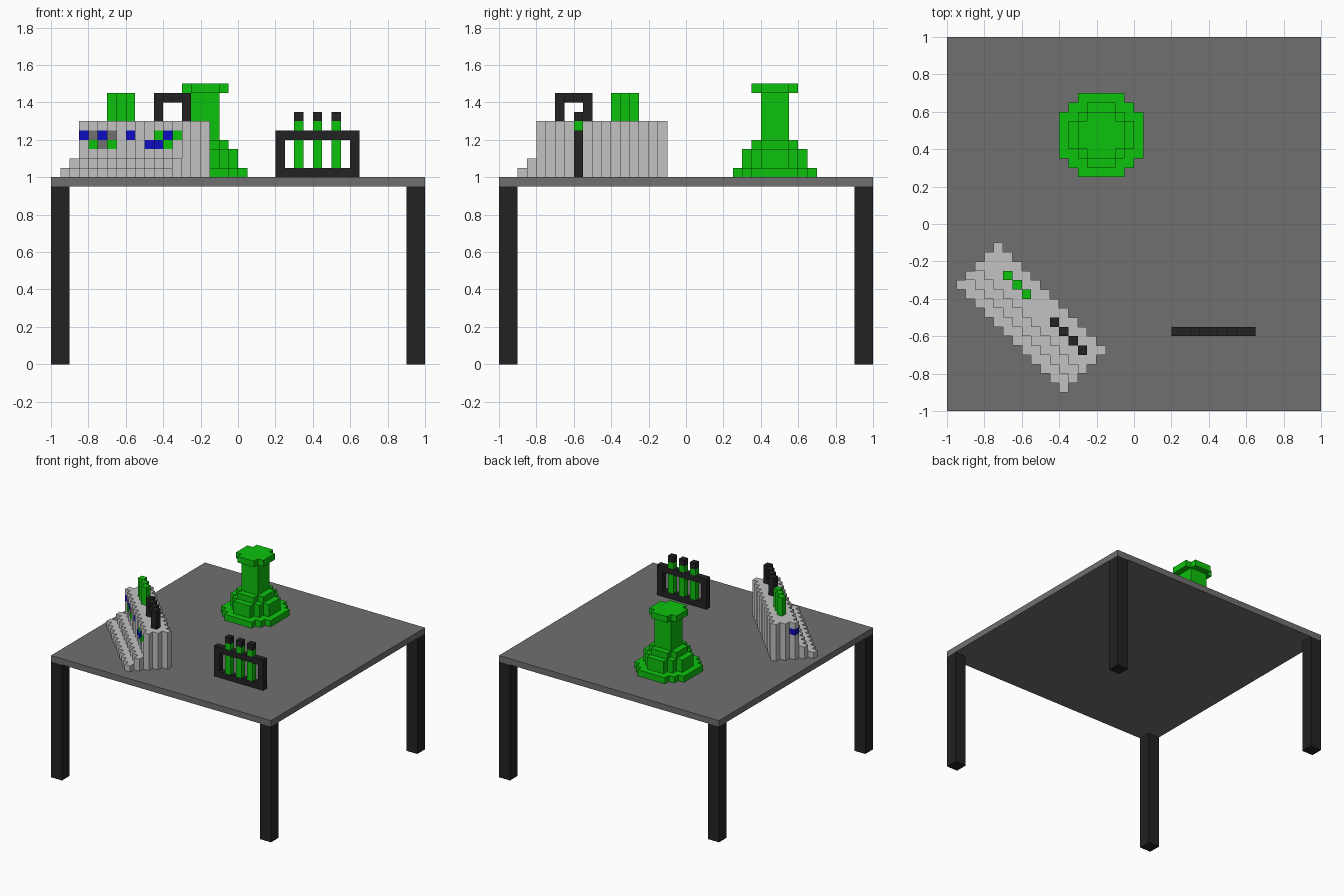
import bpy
import bmesh

cube = bpy.data.objects.get("Cube")
if cube:
    bpy.data.objects.remove(cube, do_unlink=True)

U = 0.05  # edge of one block; the table top is 40 x 40 blocks


def make_material(name, rgb):
    m = bpy.data.materials.new(name)
    m.use_nodes = True
    m.diffuse_color = (*rgb, 1)
    m.node_tree.nodes["Principled BSDF"].inputs["Base Color"].default_value = (*rgb, 1)
    return m


DARK = make_material("near black", (0.016, 0.016, 0.016))
GREY = make_material("table grey", (0.16, 0.16, 0.16))
LIGHT = make_material("light grey", (0.54, 0.54, 0.54))
GREEN = make_material("green", (0.004, 0.54, 0.004))
BLUE = make_material("blue", (0.004, 0.004, 0.54))


def finish(bm, name, mats):
    me = bpy.data.meshes.new(name)
    bm.to_mesh(me)
    bm.free()
    for m in mats:
        me.materials.append(m)
    ob = bpy.data.objects.new(name, me)
    bpy.context.collection.objects.link(ob)
    return ob


def box(name, lo, hi, mat):
    """Box between two corners."""
    bm = bmesh.new()
    bmesh.ops.create_cube(bm, size=1)
    for v in bm.verts:
        v.co = [(a + b) / 2 + c * (b - a) for a, b, c in zip(lo, hi, v.co)]
    return finish(bm, name, [mat])


def blocks(name, cells, mats):
    """Outer skin of a set of blocks; cells maps (i, j, k) to a material slot."""
    bm = bmesh.new()
    for cell, slot in cells.items():
        for a in range(3):
            b, c = (a + 1) % 3, (a + 2) % 3
            for s in (0, 1):
                near = list(cell)
                near[a] += 1 if s else -1
                if tuple(near) in cells:
                    continue
                quad = []
                for p, q in ((0, 0), (1, 0), (1, 1), (0, 1)):
                    co = list(cell)
                    co[a] += s
                    co[b] += p
                    co[c] += q
                    quad.append(bm.verts.new((co[0] * U - 1, co[1] * U - 1, co[2] * U + 1)))
                bm.faces.new(quad if s else quad[::-1]).material_index = slot
    bmesh.ops.remove_doubles(bm, verts=bm.verts, dist=1e-4)
    return finish(bm, name, mats)


# Table
box("table_top", (-1, -1, 0.95), (1, 1, 1), GREY)
for sx, side in ((-1, "right"), (1, "left")):
    for sy, end in ((-1, "front"), (1, "back")):
        xs, ys = sorted((sx, sx * 0.9)), sorted((sy, sy * 0.9))
        box(f"{end}_{side}_leg", (xs[0], ys[0], 0), (xs[1], ys[1], 0.95), DARK)

# Flask: stacked discs as (first layer, last layer, radius, corner limit)
flask = {}
for k0, k1, h, limit in ((0, 0, 4, 6), (1, 2, 3, 4), (3, 3, 2, 3), (4, 8, 1, 2), (9, 9, 2, 3)):
    for k in range(k0, k1 + 1):
        for dx in range(-h, h + 1):
            for dy in range(-h, h + 1):
                if abs(dx) + abs(dy) <= limit:
                    flask[16 + dx, 29 + dy, k] = 0
blocks("flask", flask, [GREEN])

# Tube rack frame
Y0, Y1 = -0.6, -0.55
box("rack_base", (0.2, Y0, 1), (0.65, Y1, 1.05), DARK)
box("rack_rail", (0.2, Y0, 1.2), (0.65, Y1, 1.25), DARK)
for x, side in ((0.2, "right"), (0.6, "left")):
    box(f"rack_{side}_post", (x, Y0, 1.05), (x + U, Y1, 1.2), DARK)

# Test tubes with stoppers
for n, x in enumerate((0.3, 0.4, 0.5), 1):
    box(f"tube_{n}", (x, Y0, 1.05), (x + U, Y1, 1.2), GREEN)
    box(f"tube_neck_{n}", (x, Y0, 1.25), (x + U, Y1, 1.3), GREEN)
    box(f"tube_stopper_{n}", (x, Y0, 1.3), (x + U, Y1, 1.35), DARK)

# Machine set diagonally: two low steps in front of a tall wall
# Coloured controls on the wall front, as (column, layer): slot
controls = {(3, 4): 1, (4, 4): 3, (5, 4): 1, (6, 4): 3, (4, 3): 2, (5, 3): 3, (6, 3): 2,
            (8, 4): 1, (10, 3): 1, (11, 3): 1, (12, 3): 2, (11, 4): 2, (12, 4): 1, (13, 4): 2}
machine = {}
for i in range(40):
    for j in range(40):
        across, along = i + j - 17, i - j + 17
        if -3 <= across <= 5 and 5 <= along <= 27:
            height = 1 if across < -1 else 2 if across < 1 else 6
            for k in range(height):
                machine[i, j, k] = controls.get((i, k), 0) if across == 1 else 0
blocks("machine_body", machine, [LIGHT, BLUE, GREEN, GREY])

# Green vials standing in the machine
blocks("machine_vials", {(i, 20 - i, k): 0 for i in (6, 7, 8) for k in (6, 7, 8)}, [GREEN])

# Handle: two posts and a top bar
handle = {(i, 20 - i, k): 0 for i in range(11, 15) for k in (6, 7, 8) if k == 8 or i in (11, 14)}
blocks("machine_handle", handle, [DARK])
